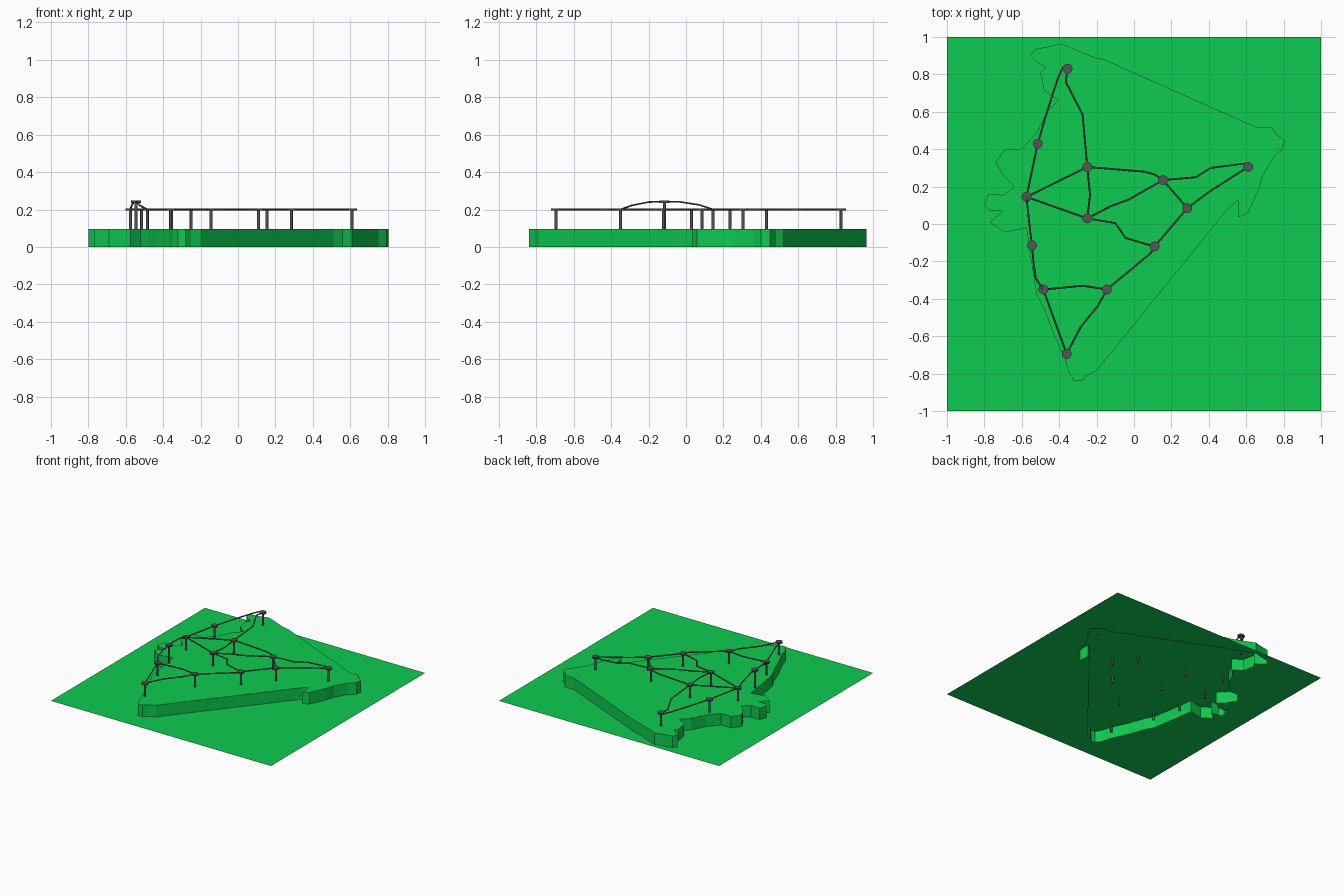
import bpy, bmesh
from mathutils import Vector

if "Cube" in bpy.data.objects:
    bpy.data.objects.remove(bpy.data.objects["Cube"])


def material(name, rgb):
    m = bpy.data.materials.new(name)
    m.diffuse_color = (*rgb, 1)
    m.use_nodes = True
    m.node_tree.nodes["Principled BSDF"].inputs["Base Color"].default_value = m.diffuse_color
    return m


GREEN = material("green", (0.004, 0.6, 0.08))
GREY = material("dark_grey", (0.09, 0.09, 0.09))


def add_object(name, data, mat):
    ob = bpy.data.objects.new(name, data)
    bpy.context.collection.objects.link(ob)
    data.materials.append(mat)
    return ob


# coastline, clockwise from the northern tip
COAST = [(-.39, .965), (-.21, .89), (-.16, .88), (.66, .515), (.735, .52), (.76, .48),
         (.805, .45), (.795, .4), (.75, .36), (.69, .26), (.67, .19), (.61, .06),
         (.56, .035), (.555, .125), (.51, .09), (-.2, -.785), (-.25, -.81),
         (-.28, -.84), (-.32, -.84), (-.35, -.79), (-.37, -.72), (-.43, -.59),
         (-.48, -.455), (-.52, -.38), (-.555, -.165), (-.575, -.02), (-.69, -.045),
         (-.77, .01), (-.70, .07), (-.77, .07), (-.8, .1), (-.78, .16), (-.7, .155),
         (-.64, .2), (-.7, .26), (-.74, .33), (-.69, .4), (-.6, .4), (-.52, .49),
         (-.465, .6), (-.405, .66), (-.48, .71), (-.5, .81), (-.475, .84),
         (-.52, .865), (-.555, .9), (-.53, .935), (-.45, .95)]
LAND_Z, TRACK_Z, BRIDGE_Z = 0.095, 0.2, 0.242

# ground sheet with the land raised out of it (open underneath)
bm = bmesh.new()


def ring(points, z):
    vs = [bm.verts.new((x, y, z)) for x, y in points]
    return vs, [bm.edges.new((vs[i - 1], vs[i])) for i in range(len(vs))]


_, border = ring([(-1, -1), (1, -1), (1, 1), (-1, 1)], 0)
low, low_edges = ring(COAST, 0)
high, _ = ring(COAST, LAND_Z)
bmesh.ops.triangle_fill(bm, edges=border + low_edges, use_beauty=True)
bm.faces.new(high[::-1])
for f in bm.faces:
    f.normal_update()
    if f.normal.z < 0:
        f.normal_flip()
for i in range(len(low)):
    bm.faces.new((low[i], low[i - 1], high[i - 1], high[i]))
mesh = bpy.data.meshes.new("raised_land")
bm.to_mesh(mesh)
bm.free()
add_object("raised_land", mesh, GREEN)

# stations: a thin post with a flat disc on top
STOPS = {"A": (-.355, .83), "B": (-.515, .43), "C": (-.575, .145), "D": (-.545, -.115),
         "E": (-.485, -.35), "F": (-.36, -.695), "G": (-.145, -.35), "H": (.11, -.12),
         "I": (.285, .085), "J": (.61, .305), "K": (.155, .235), "L": (-.25, .305),
         "M": (-.25, .03)}


def cylinder(name, x, y, z0, z1, r, n):
    bpy.ops.mesh.primitive_cylinder_add(vertices=n, radius=r, depth=z1 - z0,
                                        location=(x, y, (z0 + z1) / 2))
    ob = bpy.context.object
    ob.name = name
    ob.data.materials.append(GREY)
    bpy.ops.object.shade_smooth_by_angle()


def height(k):
    return BRIDGE_Z if k == "D" else TRACK_Z


for k, (x, y) in STOPS.items():
    cylinder("station_post", x, y, 0.04, height(k), 0.008, 16)
    cylinder("station_disc", x, y, height(k) - 0.006, height(k) + 0.006, 0.026, 32)

# tracks: station pairs with the bends between them
TRACKS = {"AB": [(-.38, .84), (-.41, .77), (-.465, .6)],
          "AL": [(-.365, .76), (-.275, .585)],
          "BC": [], "CL": [], "CM": [], "KI": [], "IH": [], "EF": [],
          "LM": [(-.235, .155)],
          "LK": [(.055, .28), (.11, .265)],
          "MK": [(-.125, .095), (-.03, .13)],
          "MH": [(-.1, .005), (-.045, -.075)],
          "KJ": [(.33, .25), (.41, .3), (.605, .325)],
          "IJ": [(.405, .175)],
          "HG": [(.09, -.155)],
          "GE": [(-.275, -.33), (-.43, -.345)],
          "GF": [(-.195, -.44), (-.285, -.55)],
          "CD": [(-.567, .07, .225), (-.555, -.04, .242)],
          "DE": [(-.538, -.2, .24), (-.525, -.29, .222)]}


def track(pair, bends):
    a, b = pair
    pts = [(*STOPS[a], height(a)), *bends, (*STOPS[b], height(b))]
    cu = bpy.data.curves.new("track", "CURVE")
    cu.dimensions = "3D"
    cu.bevel_depth = 0.005
    cu.bevel_resolution = 1
    cu.use_fill_caps = True
    sp = cu.splines.new("POLY")
    sp.points.add(len(pts) - 1)
    for p, q in zip(sp.points, pts):
        z = q[2] if len(q) > 2 else TRACK_Z
        p.co = (q[0], q[1], z, 1)
    add_object("track", cu, GREY)


for pair, bends in TRACKS.items():
    track(pair, bends)
